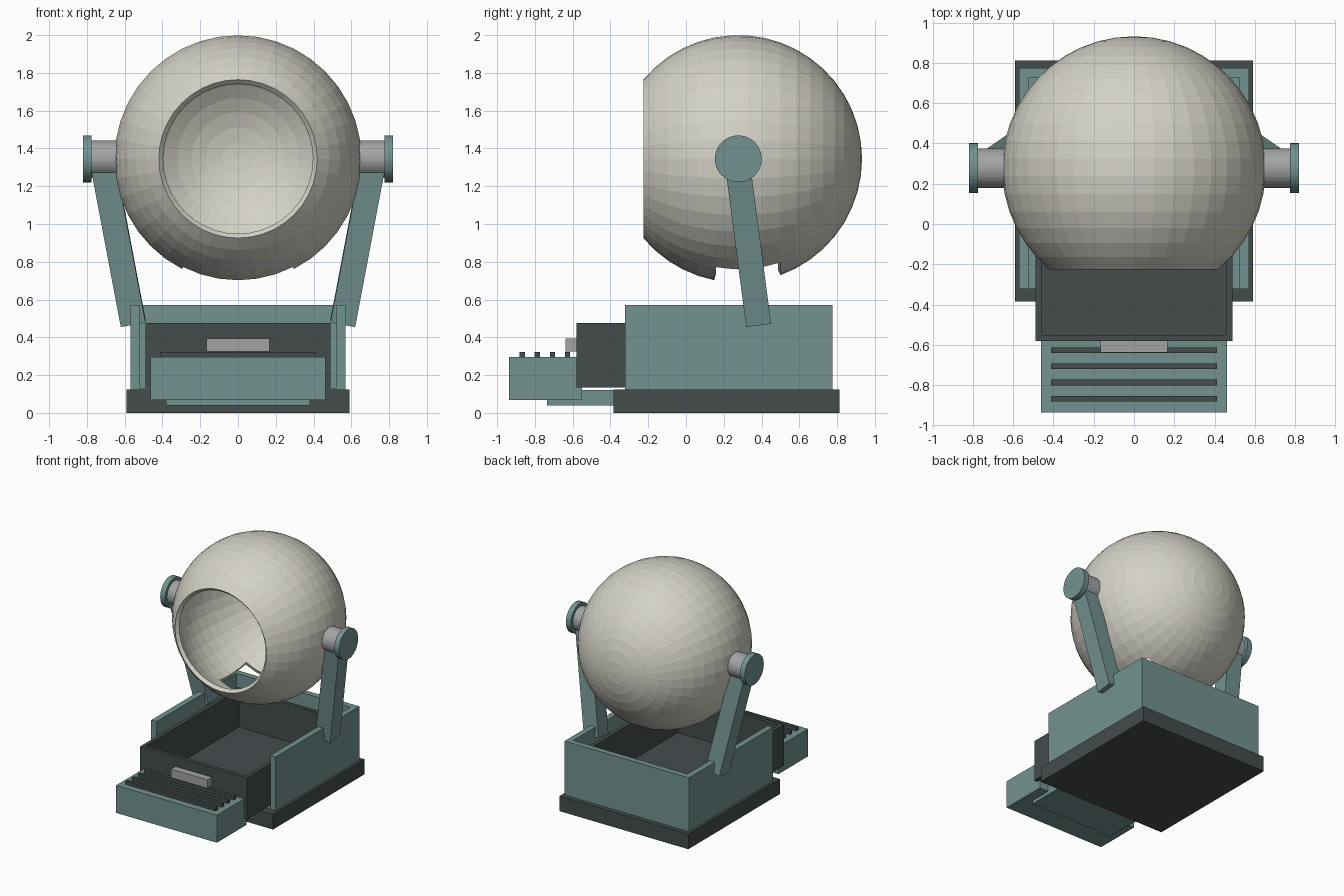
import bpy, bmesh, math
from mathutils import Vector

if "Cube" in bpy.data.objects:
    bpy.data.objects.remove(bpy.data.objects["Cube"])


def material(name, rgb):
    m = bpy.data.materials.new(name)
    m.diffuse_color = (*rgb, 1)
    m.use_nodes = True
    m.node_tree.nodes["Principled BSDF"].inputs["Base Color"].default_value = m.diffuse_color
    return m


SHELL = material("warm_grey", (0.66, 0.645, 0.57))
TEAL = material("teal", (0.17, 0.29, 0.28))
DARK = material("charcoal", (0.058, 0.072, 0.073))
METAL = material("metal", (0.36, 0.37, 0.38))


def finish(name, bm, mat):
    mesh = bpy.data.meshes.new(name)
    bm.to_mesh(mesh)
    bm.free()
    mesh.materials.append(mat)
    ob = bpy.data.objects.new(name, mesh)
    bpy.context.collection.objects.link(ob)
    return ob


def add_box(bm, lo, hi):
    lo, hi = Vector(lo), Vector(hi)
    for v in bmesh.ops.create_cube(bm, size=1)["verts"]:
        v.co = (lo + hi) / 2 + v.co * (hi - lo)


def box(name, lo, hi, mat):
    bm = bmesh.new()
    add_box(bm, lo, hi)
    return finish(name, bm, mat)


def tray(name, lo, hi, wall, floor, mat, open_front=False):
    """Open-topped box; the outline of its walls is extruded upward."""
    (x0, y0, z0), (x1, y1, z1) = lo, hi
    f = y0 if open_front else y0 + wall
    outer = [(x0, y0), (x0, y1), (x1, y1), (x1, y0)]
    inner = [(x0 + wall, f), (x0 + wall, y1 - wall), (x1 - wall, y1 - wall), (x1 - wall, f)]
    bm = bmesh.new()
    o = [bm.verts.new((*p, z0)) for p in outer]
    i = [bm.verts.new((*p, z0)) for p in inner]
    for k in range(3 if open_front else 4):
        n = (k + 1) % 4
        bm.faces.new((o[k], o[n], i[n], i[k]))
    up = bmesh.ops.extrude_face_region(bm, geom=bm.faces[:], use_keep_orig=True)["geom"]
    for v in up:
        if isinstance(v, bmesh.types.BMVert):
            v.co.z = z1
    bmesh.ops.recalc_face_normals(bm, faces=bm.faces[:])
    add_box(bm, (inner[0][0], f, z0), (inner[2][0], inner[2][1], z0 + floor))
    return finish(name, bm, mat)


def x_cylinder(name, x0, x1, radius, mat):
    bpy.ops.mesh.primitive_cylinder_add(vertices=40, radius=radius, depth=abs(x1 - x0),
                                        location=((x0 + x1) / 2, CY, CZ),
                                        rotation=(0, math.pi / 2, 0))
    ob = bpy.context.object
    ob.name = name
    ob.data.materials.append(mat)


def bar(name, a, b, size, mat):
    """Square bar from a to b."""
    a, b = Vector(a), Vector(b)
    ob = box(name, (-size / 2, -size / 2, 0), (size / 2, size / 2, (b - a).length), mat)
    z = (b - a).normalized()
    side = Vector((1, 0, 0))
    side = (side - z * side.dot(z)).normalized()
    m = ob.matrix_world.to_3x3()
    m.col[0], m.col[1], m.col[2] = side, z.cross(side), z
    ob.matrix_world = m.to_4x4()
    ob.location = a


# Hollow globe: cut off at the front, with a square hole in the bottom
CY, CZ, R = 0.277, 1.345, 0.655
SEGS, RINGS, START = 40, 18, -50.2
bm = bmesh.new()
rows = []
for i in range(RINGS):
    lat = math.radians(START + (90 - START) * i / RINGS)
    r = R * math.cos(lat)
    rows.append([bm.verts.new((r * math.sin(a), CY + R * math.sin(lat), CZ - r * math.cos(a)))
                 for a in (2 * math.pi * j / SEGS for j in range(SEGS))])
pole = bm.verts.new((0, CY + R, CZ))
for j in range(SEGS):
    n = (j + 1) % SEGS
    for i in range(RINGS - 1):
        if 5 <= i < 9 and (j < 3 or j >= SEGS - 3):
            continue
        bm.faces.new((rows[i][j], rows[i + 1][j], rows[i + 1][n], rows[i][n]))
    bm.faces.new((rows[-1][j], pole, rows[-1][n]))
globe = finish("globe", bm, SHELL)
solid = globe.modifiers.new("thickness", "SOLIDIFY")
solid.thickness, solid.offset = 0.033, -1

# Pivots, caps and leaning arms
for s, side in ((-1, "left"), (1, "right")):
    x_cylinder(side + "_pivot", s * 0.63, s * 0.78, 0.098, METAL)
    x_cylinder(side + "_pivot_cap", s * 0.775, s * 0.82, 0.124, TEAL)
    bar(side + "_arm", (s * 0.555, 0.383, 0.475), (s * 0.711, 0.275, 1.3), 0.133, TEAL)

# Base plate and housing
box("base_plate", (-0.59, -0.385, 0), (0.59, 0.812, 0.125), DARK)
tray("housing", (-0.57, -0.322, 0.125), (0.57, 0.775, 0.572), 0.048, 0.008, TEAL, True)

# Drawer with step block, ribs and handle
tray("drawer", (-0.49, -0.58, 0.135), (0.49, 0.70, 0.475), 0.03, 0.03, DARK)
box("front_step", (-0.462, -0.936, 0.067), (0.462, -0.55, 0.295), TEAL)
box("step_support", (-0.38, -0.735, 0.04), (0.38, -0.37, 0.12), TEAL)
for k in range(4):
    y = -0.867 + 0.08 * k
    box("step_rib", (-0.412, y - 0.014, 0.285), (0.412, y + 0.014, 0.323), DARK)
box("drawer_handle", (-0.167, -0.638, 0.325), (0.167, -0.57, 0.395), METAL)
